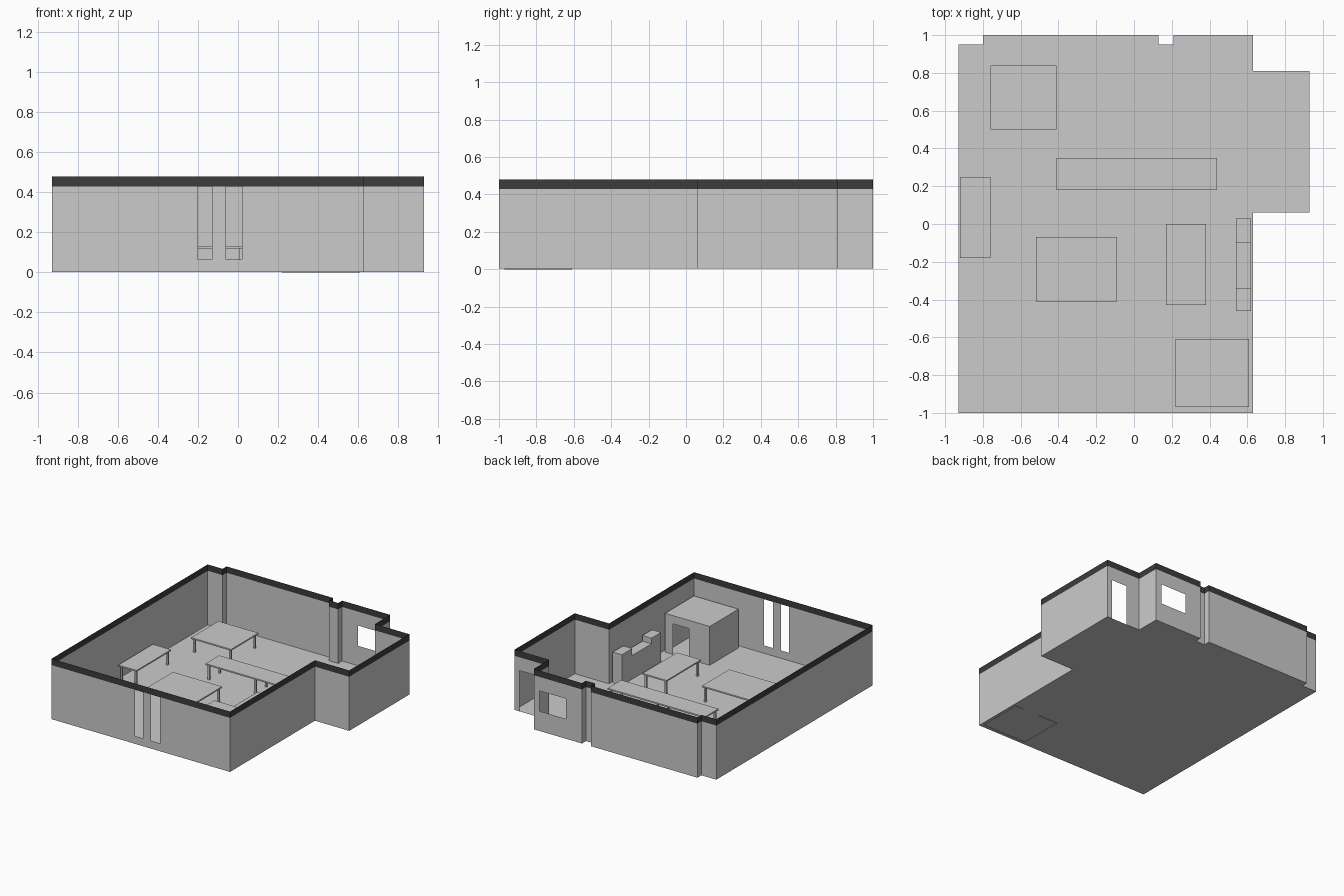
import bpy
import bmesh
from mathutils import Vector

cube = bpy.data.objects.get("Cube")
if cube:
    bpy.data.objects.remove(cube, do_unlink=True)


def material(name, value):
    m = bpy.data.materials.new(name)
    m.use_nodes = True
    colour = (value, value, value, 1)
    m.diffuse_color = colour
    m.node_tree.nodes["Principled BSDF"].inputs["Base Color"].default_value = colour
    return m


GREY = material("light_grey", 0.6)
DARK = material("charcoal", 0.045)
FLOOR, BAND, TOP = 0.003, 0.43, 0.48


def finish(name, bm, mat):
    mesh = bpy.data.meshes.new(name)
    bm.to_mesh(mesh)
    bm.free()
    mesh.materials.append(mat)
    obj = bpy.data.objects.new(name, mesh)
    bpy.context.collection.objects.link(obj)
    return obj


def add_box(bm, x0, x1, y0, y1, z0, z1):
    geom = bmesh.ops.create_cube(bm, size=1)
    size = Vector((x1 - x0, y1 - y0, z1 - z0))
    mid = Vector((x0 + x1, y0 + y1, z0 + z1)) / 2
    for v in geom["verts"]:
        v.co = Vector(a * b for a, b in zip(v.co, size)) + mid


def sheet_walls(name, outline, z0, z1, mat, openings={}):
    """Thin walls round an outline; openings: {side: [(start, end, sill, head)]}."""
    bm = bmesh.new()
    for i, p in enumerate(outline):
        p, q = Vector(p), Vector(outline[(i + 1) % len(outline)])
        step, length = (q - p).normalized(), (q - p).length

        def panel(a, b, low, high):
            if b - a > 1e-4 and high - low > 1e-4:
                u, v = p + step * a, p + step * b
                bm.faces.new([bm.verts.new((c.x, c.y, z)) for c, z in
                              ((u, low), (v, low), (v, high), (u, high))])

        at = 0
        for start, end, sill, head in openings.get(i, []):
            panel(at, start, z0, z1)
            panel(start, end, z0, sill)
            panel(start, end, head, z1)
            at = end
        panel(at, length, z0, z1)
    bmesh.ops.remove_doubles(bm, verts=bm.verts, dist=1e-4)
    return finish(name, bm, mat)


# Room outline, anticlockwise from the front left of the plan
room = [(-.93, -1), (.63, -1), (.63, .06), (.93, .06), (.93, .81), (.63, .81), (.63, 1),
        (.21, 1), (.21, .95), (.13, .95), (.13, 1), (-.80, 1), (-.80, .95), (-.93, .95)]

# Floor
bm = bmesh.new()
bm.faces.new([bm.verts.new((x, y, FLOOR)) for x, y in room])
finish("floor", bm, GREY)

# Walls with two tall front windows, an alcove doorway and a back window
sheet_walls("walls", room, FLOOR, BAND, GREY, {
    0: [(.73, .80, .065, BAND), (.87, .95, .065, BAND)],
    4: [(.04, .18, FLOOR, .325)],
    6: [(.05, .28, .16, .32)],
})
sheet_walls("wall_top_band", room, BAND, TOP, DARK)


# Tables
def table(name, x0, x1, y0, y1, columns=2, height=.13):
    bm = bmesh.new()
    add_box(bm, x0, x1, y0, y1, height - .011, height)
    leg, inset = .007, .018
    for i in range(columns):
        x = x0 + inset + (x1 - x0 - 2 * inset) * i / (columns - 1)
        for y in (y0 + inset, y1 - inset):
            add_box(bm, x - leg, x + leg, y - leg, y + leg, FLOOR, height - .011)
    finish(name, bm, GREY)


table("back_table", -.76, -.41, .50, .84, height=.12)
table("side_table", -.92, -.76, -.18, .25, height=.12)
table("centre_table", -.52, -.09, -.41, -.07)
table("narrow_table", .17, .38, -.43, 0)
table("long_table", -.41, .44, .18, .35, columns=3)

# Stepped counter along the right wall
for name, y0, y1, height in (("counter_back", -.10, .03, .245),
                             ("counter_middle", -.34, -.10, .19),
                             ("counter_front", -.46, -.34, .235)):
    bm = bmesh.new()
    add_box(bm, .54, .62, y0, y1, FLOOR, height)
    finish(name, bm, GREY)

# Corner booth with a doorway and a thick lid
booth = [(.22, -.97), (.61, -.97), (.61, -.61), (.22, -.61)]
sheet_walls("booth_walls", booth, 0, .25, GREY, {2: [(.07, .21, 0, .245)]})
bm = bmesh.new()
add_box(bm, .22, .61, -.97, -.61, .25, .31)
finish("booth_lid", bm, GREY)
